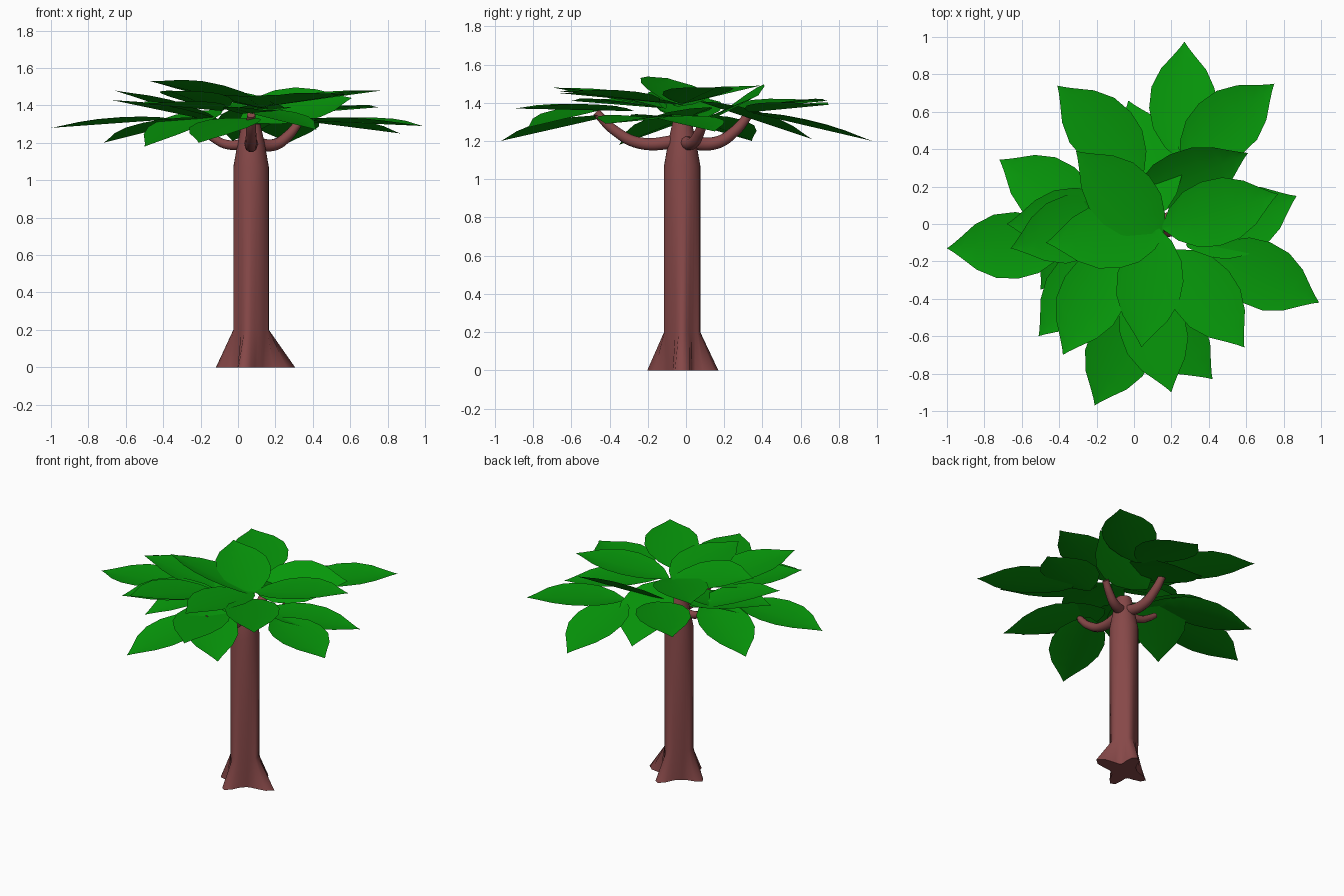
import bpy, bmesh, math
from mathutils import Vector, Matrix

cube = bpy.data.objects.get("Cube")
if cube:
    bpy.data.objects.remove(cube, do_unlink=True)


def make_material(name, color):
    mat = bpy.data.materials.new(name)
    mat.use_nodes = True
    mat.diffuse_color = (*color, 1)
    bsdf = mat.node_tree.nodes["Principled BSDF"]
    bsdf.inputs["Base Color"].default_value = (*color, 1)
    bsdf.inputs["Roughness"].default_value = 0.8
    return mat


bark = make_material("bark", (0.24, 0.065, 0.065))
foliage = make_material("foliage", (0.002, 0.31, 0.003))


def finish(name, bm, mat, angle):
    mesh = bpy.data.meshes.new(name)
    bm.to_mesh(mesh)
    bm.free()
    mesh.materials.append(mat)
    obj = bpy.data.objects.new(name, mesh)
    bpy.context.collection.objects.link(obj)
    bpy.ops.object.select_all(action="DESELECT")
    obj.select_set(True)
    bpy.context.view_layer.objects.active = obj
    bpy.ops.object.shade_smooth_by_angle(angle=math.radians(angle))


# Trunk: stacked rings, with the lowest one flared into four roots
SIDES = 32
CENTER = Vector((0.07, -0.02, 0))
ROOTS = [(0, 0.235), (75, 0.197), (183, 0.19), (255, 0.19)]
RINGS = [(0.2, 0.095), (1.07, 0.095), (1.2, 0.072), (1.3, 0.05)]


def root_radius(angle):
    radius = 0.085
    for heading, reach in ROOTS:
        gap = math.remainder(angle - math.radians(heading), math.tau)
        radius += (reach - 0.085) * math.exp(-(gap / 0.35) ** 2)
    return radius


def build_trunk():
    bm = bmesh.new()
    angles = [math.tau * i / SIDES for i in range(SIDES)]
    layers = [[(0, root_radius(a)) for a in angles]]
    layers += [[ring] * SIDES for ring in RINGS]
    rows = []
    for layer in layers:
        rows.append([bm.verts.new(CENTER + Vector((r * math.cos(a), r * math.sin(a), z)))
                     for a, (z, r) in zip(angles, layer)])
    for low, high in zip(rows, rows[1:]):
        for i in range(SIDES):
            j = (i + 1) % SIDES
            bm.faces.new((low[i], low[j], high[j], high[i]))
    bm.faces.new(rows[-1])
    bm.faces.new(rows[0][::-1])
    finish("trunk", bm, bark, 75)


build_trunk()


# Branches: tapered curves that leave the trunk and bend up to the leaves
BRANCHES = {
    "front": ((0.07, -0.47, 1.35), 0.032),
    "left": ((0.32, 0.09, 1.3), 0.032),
    "right": ((-0.18, 0, 1.26), 0.026),
    "back": ((0.03, 0.33, 1.34), 0.034),
}


def build_branch(name, end, thickness):
    end = Vector(end)
    start = CENTER + Vector((0, 0, 1.2))
    flat = Vector((end.x - start.x, end.y - start.y, 0))
    path = [start, start + flat * 0.5 + Vector((0, 0, -0.01)),
            start + flat * 0.8 + Vector((0, 0, (end.z - start.z) * 0.4)), end]
    curve = bpy.data.curves.new(name, "CURVE")
    curve.dimensions = "3D"
    curve.bevel_depth = thickness
    curve.bevel_resolution = 3
    curve.use_fill_caps = True
    spline = curve.splines.new("BEZIER")
    spline.bezier_points.add(len(path) - 1)
    for point, co, radius in zip(spline.bezier_points, path, (1.2, 1, 0.85, 0.7)):
        point.co = co
        point.radius = radius
        point.handle_left_type = point.handle_right_type = "AUTO"
    curve.materials.append(bark)
    bpy.context.collection.objects.link(bpy.data.objects.new(name, curve))


for side, (end, thickness) in BRANCHES.items():
    build_branch(side + "_branch", end, thickness)


# Leaf: a creased blade that narrows to a drawn-out point
BLADE = [(0, 0.05), (0.1, 0.5), (0.25, 0.86), (0.42, 1), (0.6, 0.95),
         (0.76, 0.68), (0.88, 0.32), (0.95, 0.12), (1, 0)]
LENGTH, HALF_WIDTH, FOLD = 0.65, 0.178, 0.03


def build_leaf(name, hub, tip, roll):
    hub, tip = Vector(hub), Vector(tip)
    along = (tip - hub).normalized()
    side = Vector((0, 0, 1)).cross(along).normalized()
    side = Matrix.Rotation(roll, 3, along) @ side
    up = along.cross(side)
    base = tip - along * LENGTH
    bm = bmesh.new()
    rows = []
    for t, w in BLADE:
        rib = base + along * (LENGTH * t)
        rows.append([bm.verts.new(rib + side * (s * w * HALF_WIDTH) + up * (abs(s) * w * FOLD))
                     for s in (-1, 0, 1)])
    for a, b in zip(rows, rows[1:]):
        for i in (0, 1):
            bm.faces.new((a[i], b[i], b[i + 1], a[i + 1]))
    bmesh.ops.remove_doubles(bm, verts=bm.verts, dist=0.0005)
    finish(name, bm, foliage, 30)


# Clusters: hub position, roll, and the tips of the leaves that spread from it
CLUSTERS = {
    "crown": ((0.12, -0.03, 1.39), 0, [(0.77, 0.16, 1.48), (0.59, -0.66, 1.46), (0.04, -0.66, 1.45),
                                       (-0.31, 0.39, 1.49)]),
    "crown_right": ((0.12, -0.05, 1.39), 0.2, [(-0.47, -0.1, 1.53)]),
    "front": ((0.07, -0.45, 1.36), 0, [(0.42, -0.83, 1.27), (0.2, -0.9, 1.37)]),
    "front_low": ((0.03, -0.44, 1.32), 0, [(-0.21, -0.97, 1.2)]),
    "front_right": ((-0.08, -0.1, 1.37), 0, [(-0.38, -0.7, 1.48), (-0.51, -0.6, 1.41)]),
    "left": ((0.32, -0.1, 1.32), 0, [(0.99, -0.42, 1.29), (0.87, 0.15, 1.25)]),
    "right": ((-0.2, 0.02, 1.33), 0, [(-0.5, -0.35, 1.18), (-0.66, -0.13, 1.48), (-0.68, 0, 1.43),
                                      (-0.72, 0.345, 1.2)]),
    "right_low": ((-0.3, -0.1, 1.33), 0, [(-1, -0.13, 1.28)]),
    "back_left": ((0.25, 0.33, 1.35), 0, [(0.27, 0.975, 1.2), (0.75, 0.75, 1.39)]),
    "back": ((0.12, 0.21, 1.36), 0, [(-0.41, 0.74, 1.41), (-0.03, 0.66, 1.21)]),
    "tilted": ((0.06, 0.17, 1.33), 0.5, [(0.61, 0.38, 1.44)]),
}

for cluster, (hub, roll, tips) in CLUSTERS.items():
    for number, tip in enumerate(tips, 1):
        build_leaf(f"{cluster}_leaf_{number}", hub, tip, roll)
